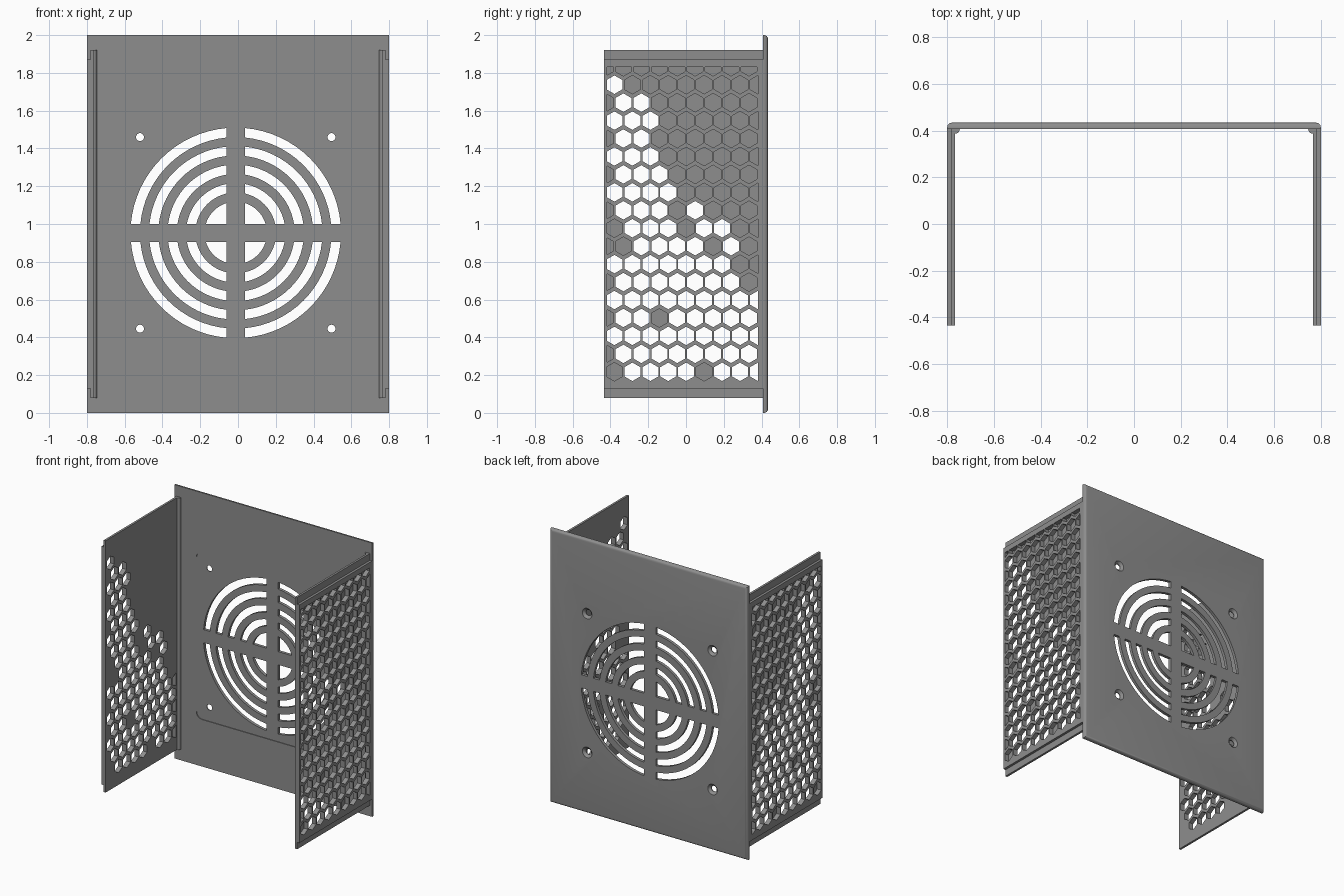
import bpy, bmesh, math
from mathutils import Vector

if "Cube" in bpy.data.objects:
    bpy.data.objects.remove(bpy.data.objects["Cube"])

grey = bpy.data.materials.new("grey metal")
grey.diffuse_color = (0.27, 0.27, 0.27, 1)
grey.use_nodes = True
grey.node_tree.nodes["Principled BSDF"].inputs["Base Color"].default_value = grey.diffuse_color


def add_prism(bm, pts, offset):
    """Closed prism: a flat outline pushed along an offset vector."""
    a = [bm.verts.new(p) for p in pts]
    b = [bm.verts.new(Vector(p) + Vector(offset)) for p in pts]
    n = len(a)
    faces = [bm.faces.new(a), bm.faces.new(b[::-1])]
    for i in range(n):
        j = (i + 1) % n
        faces.append(bm.faces.new((a[j], a[i], b[i], b[j])))
    bmesh.ops.recalc_face_normals(bm, faces=faces)


def finish(bm, name):
    me = bpy.data.meshes.new(name)
    bm.to_mesh(me)
    bm.free()
    me.materials.append(grey)
    ob = bpy.data.objects.new(name, me)
    bpy.context.collection.objects.link(ob)
    return ob


def apply(ob, mod):
    bpy.context.view_layer.objects.active = ob
    bpy.ops.object.modifier_apply(modifier=mod.name)


def cut(ob, bm):
    """Subtract a temporary cutter from a part."""
    cutter = finish(bm, "cutter")
    mod = ob.modifiers.new("cut", "BOOLEAN")
    mod.operation, mod.solver, mod.object = "DIFFERENCE", "EXACT", cutter
    apply(ob, mod)
    bpy.data.objects.remove(cutter)


def smooth(ob):
    bpy.ops.object.select_all(action="DESELECT")
    ob.select_set(True)
    bpy.context.view_layer.objects.active = ob
    bpy.ops.object.shade_smooth_by_angle(angle=math.radians(32))


def arc(r, a0, a1, n):
    return [(r * math.cos(a0 + (a1 - a0) * i / n), r * math.sin(a0 + (a1 - a0) * i / n))
            for i in range(n + 1)]


# ---- back panel with rounded rear edges ----
Y0, Y1 = 0.407, 0.434
bm = bmesh.new()
add_prism(bm, [(-.8, Y0, 0), (.8, Y0, 0), (.8, Y0, 2), (-.8, Y0, 2)], (0, Y1 - Y0, 0))
rear = [e for e in bm.edges if all(v.co.y > Y1 - .001 for v in e.verts)]
bmesh.ops.bevel(bm, geom=rear, offset=.02, segments=4, profile=.5, affect="EDGES")
panel = finish(bm, "back_panel")

# shallow rounded square seat on the inside
FX, FZ, H = -0.012, 0.953, 0.61
bm = bmesh.new()
outline = []
for k, (sx, sz) in enumerate(((1, 1), (-1, 1), (-1, -1), (1, -1))):
    for u, w in arc(.045, k * math.pi / 2, (k + 1) * math.pi / 2, 6):
        outline.append((FX + sx * (H - .045) + u, Y0 - .05, FZ + sz * (H - .045) + w))
add_prism(bm, outline, (0, .055, 0))
cut(panel, bm)

# ring slots of the fan grille, split by a cross
BAR = 0.048
bm = bmesh.new()
for ro, ri in ((.557, .507), (.459, .41), (.361, .312), (.263, .214), (.165, 0)):
    def quarter(r):
        a = math.asin(BAR / r)
        return arc(r, a, math.pi / 2 - a, 16)
    shape = quarter(ro) + (quarter(ri)[::-1] if ri else [(BAR, BAR)])
    for sx in (-1, 1):
        for sz in (-1, 1):
            add_prism(bm, [(FX + sx * u, .3, FZ + sz * w) for u, w in shape], (0, .3, 0))
cut(panel, bm)

# countersunk screw holes
bm = bmesh.new()
for sx in (-1, 1):
    for sz in (-1, 1):
        rings = []
        for y, r in ((.35, .021), (.418, .021), (Y1 + .002, .041), (.5, .041)):
            rings.append([bm.verts.new((FX + sx * .507 + u, y, FZ + sz * .507 + w))
                          for u, w in arc(r, 0, 2 * math.pi, 24)[:-1]])
        for a, b in zip(rings, rings[1:]):
            for i in range(24):
                j = (i + 1) % 24
                bm.faces.new((a[i], a[j], b[j], b[i]))
        bm.faces.new(rings[0])
        bm.faces.new(rings[-1])
bmesh.ops.recalc_face_normals(bm, faces=bm.faces)
cut(panel, bm)
smooth(panel)

# ---- side walls with honeycomb ----
XI, XS, XO = .766, .782, .8
PITCH, RAD = .095, .049
BOUNDS = ((0, -.418, 1), (0, .38, -1), (1, .17, 1), (1, 1.83, -1))
# open cells per row, bottom to top; every other cell is a blind pocket
OPEN = ("1234678", "01234567", "012345678", "0134567", "012345678", "0123456",
        "0123456", "12346", "12356", "0124", "0123", "012", "012", "01", "012",
        "01", "0", "")


def clip(poly):
    """Trim a cell to the rectangular honeycomb field."""
    for ax, lim, s in BOUNDS:
        out = []
        for p, q in zip(poly, poly[1:] + poly[:1]):
            dp, dq = s * (p[ax] - lim), s * (q[ax] - lim)
            if dp >= 0:
                out.append(p)
            if dp * dq < 0:
                t = dp / (dp - dq)
                out.append((p[0] + t * (q[0] - p[0]), p[1] + t * (q[1] - p[1])))
        poly = out
    return poly


for side, s in (("left", -1), ("right", 1)):
    bm = bmesh.new()
    profile = [(XI, .08), (XS, .08), (XS, .13), (XO, .13),
               (XO, 1.87), (XS, 1.87), (XS, 1.92), (XI, 1.92)]
    add_prism(bm, [(s * x, -.434, z) for x, z in profile], (0, Y0 + .434, 0))
    wall = finish(bm, side + "_wall")

    bm = bmesh.new()
    for row, opened in enumerate(OPEN):
        odd = row % 2
        for k in range(-odd, 9 - odd):
            cy, cz = -.379 + PITCH * (k + odd / 2), .2175 + PITCH * row
            cell = clip([(cy + u, cz + w) for u, w in
                         arc(RAD, math.pi / 6, math.pi * 13 / 6, 6)[:-1]])
            if len(cell) < 3:
                continue
            floor = .7 if str(k) in opened else XI + .002
            add_prism(bm, [(s * floor, y, z) for y, z in cell], (s * (.9 - floor), 0, 0))
    cut(wall, bm)

    # inner corner fillet where the wall meets the panel
    F = .02
    curve = [(XI - F + u, Y0 - F + w) for u, w in arc(F, 0, math.pi / 2, 5)]
    curve = [(2 * XI - F - x, 2 * Y0 - F - y) for x, y in curve][::-1]
    bm = bmesh.new()
    add_prism(bm, [(s * x, y, .08) for x, y in curve + [(XI, Y0)]], (0, 0, 1.84))
    smooth(finish(bm, side + "_corner_fillet"))
